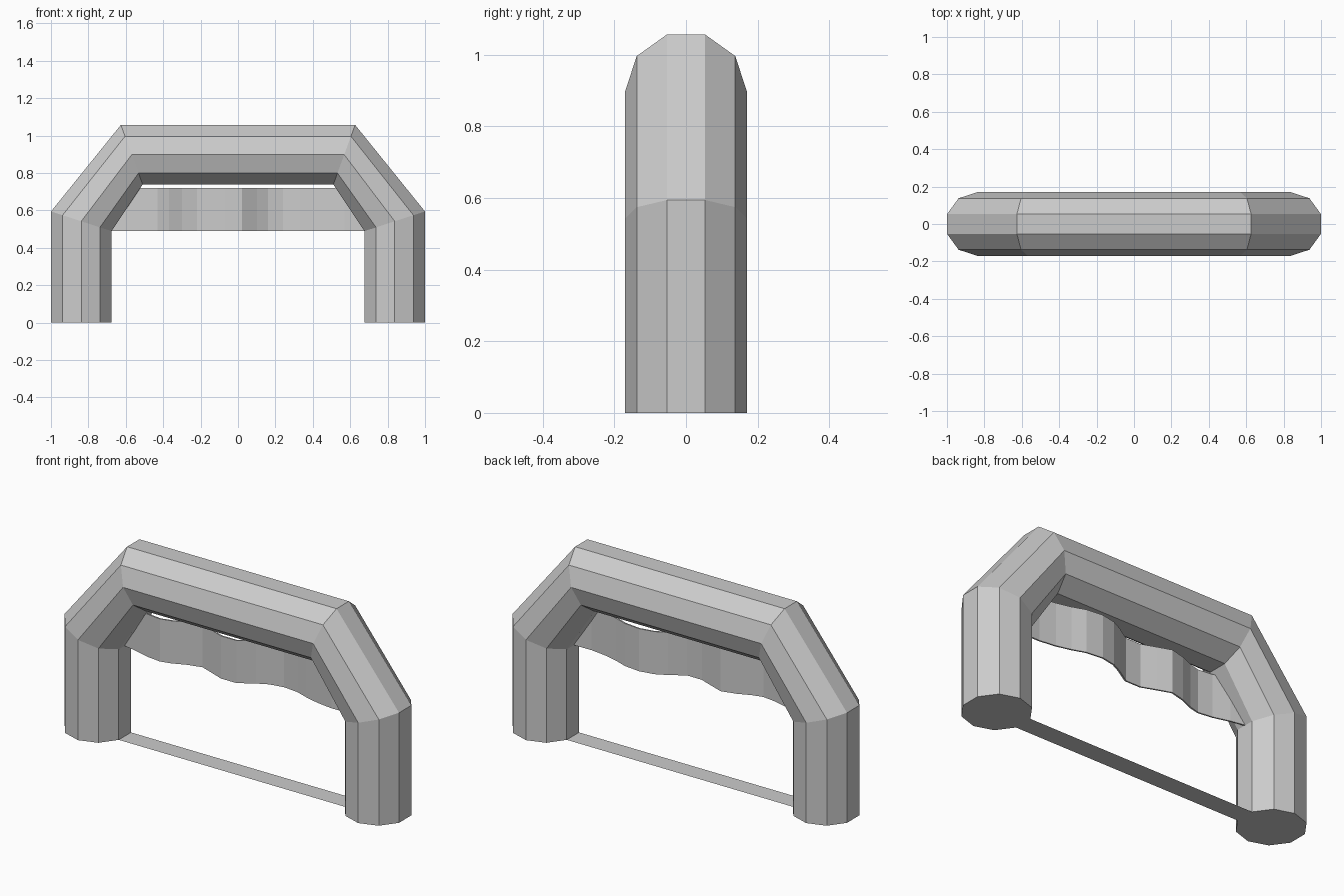
import bpy
from math import sin, cos, radians
from mathutils import Vector

if "Cube" in bpy.data.objects:
    bpy.data.objects.remove(bpy.data.objects["Cube"])

R = 0.17  # tube radius, ten-sided section


def add_object(name, verts, faces):
    mesh = bpy.data.meshes.new(name)
    mesh.from_pydata(verts, [], faces)
    mesh.update()
    obj = bpy.data.objects.new(name, mesh)
    bpy.context.collection.objects.link(obj)
    return obj


# Arch tube: each station is a centre (x, z) and the outward mitre direction (x, z)
half = [((0.838, 0), (1, 0)),
        ((0.838, 0.542), (1, 0.325)),
        ((0.568, 0.898), (0.36, 0.985))]
stations = half + [((-c[0], c[1]), (-d[0], d[1])) for c, d in reversed(half)]

verts, faces = [], []
for (cx, cz), (dx, dz) in stations:
    for i in range(10):
        a = radians(18 + 36 * i)
        u = R * cos(a)
        verts.append(Vector((cx + dx * u, R * sin(a), cz + dz * u)))
for s in range(len(stations) - 1):
    for i in range(10):
        j = (i + 1) % 10
        a, b = s * 10, s * 10 + 10
        faces.append((a + i, a + j, b + j, b + i))
last = (len(stations) - 1) * 10
faces.append(tuple(reversed(range(10))))
faces.append(tuple(range(last, last + 10)))
add_object("arch_tube", verts, faces)

# Flat ground strip joining the feet
w, x = R * sin(radians(18)), 0.838 - R * cos(radians(18))
add_object("ground_strip", [(-x, -w, 0), (-x, w, 0), (x, w, 0), (x, -w, 0)],
           [(0, 1, 2, 3)])

# Wavy banner hanging under the top bar: (x, y) outline seen from above
wave = [(-0.68, 0.0), (-0.60, -0.015), (-0.51, -0.04), (-0.43, -0.05),
        (-0.37, -0.035), (-0.30, -0.005), (-0.22, 0.015), (-0.15, -0.01),
        (-0.07, -0.04), (0.02, -0.04), (0.10, 0.01), (0.16, 0.04),
        (0.24, 0.055), (0.33, 0.045), (0.40, 0.02), (0.48, 0.0),
        (0.57, -0.012), (0.68, -0.01)]
verts = [(px, py, z) for px, py in wave for z in (0.49, 0.72)]
faces = [(2 * i, 2 * i + 2, 2 * i + 3, 2 * i + 1) for i in range(len(wave) - 1)]
banner = add_object("hanging_banner", verts, faces)
mod = banner.modifiers.new("thickness", 'SOLIDIFY')
mod.thickness = 0.008
mod.offset = 0
